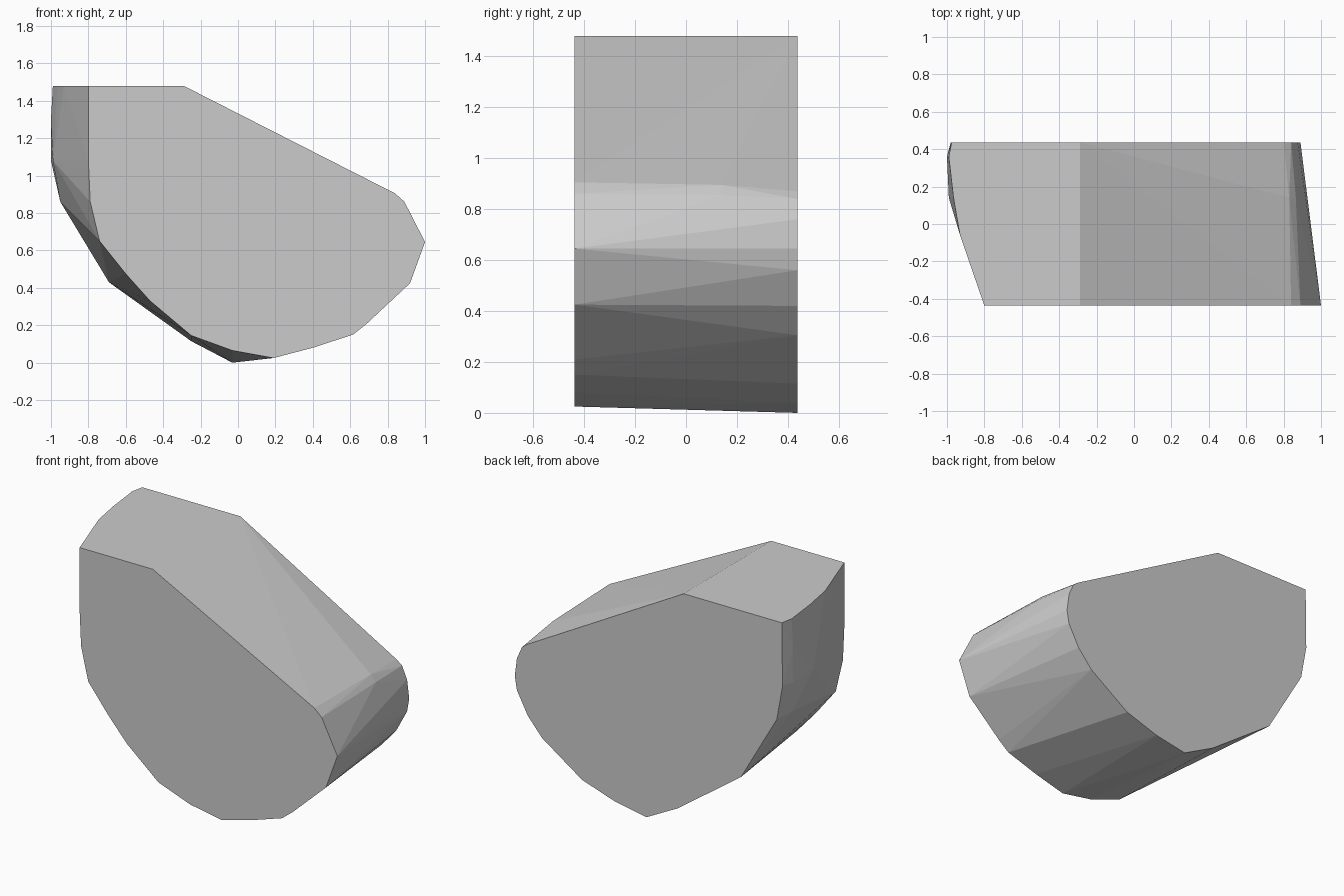
import bpy, bmesh

grey = bpy.data.materials.new("plain grey")
grey.diffuse_color = (0.6, 0.6, 0.6, 1)

DEPTH = 0.437

# Front outline (x, z)
front = [(-0.8, 1.48), (-0.29, 1.48), (0.84, 0.905), (0.89, 0.86), (1.0, 0.645),
         (0.92, 0.425), (0.69, 0.21), (0.615, 0.15), (0.40, 0.08), (0.19, 0.025),
         (-0.03, 0.065), (-0.25, 0.145), (-0.47, 0.33), (-0.6, 0.475),
         (-0.74, 0.65), (-0.79, 0.86), (-0.8, 1.08)]
# Back outline (x, z)
back = [(-0.975, 1.48), (-0.29, 1.48), (0.80, 0.87), (0.84, 0.84), (0.875, 0.76),
        (0.89, 0.645), (0.875, 0.56), (0.80, 0.42), (0.70, 0.305), (0.42, 0.115),
        (0.19, 0.04), (-0.03, 0.0), (-0.25, 0.115), (-0.69, 0.43),
        (-0.94, 0.86), (-0.98, 1.08)]
# Bulge between the outlines (x, y, z)
middle = [(-0.99, 0.36, 1.48), (-0.965, 0.14, 1.48), (-0.93, -0.06, 1.48),
          (-1.0, 0.36, 1.3), (-1.0, 0.36, 1.08), (-0.99, 0.14, 1.08),
          (-0.95, 0.3, 0.86), (0.83, 0.14, 0.895), (0.865, 0.14, 0.855)]

# Faceted block skinned over the outlines
bm = bmesh.new()
points = [(x, -DEPTH, z) for x, z in front] + [(x, DEPTH, z) for x, z in back] + middle
for p in points:
    bm.verts.new(p)
hull = bmesh.ops.convex_hull(bm, input=bm.verts[:])
loose = [v for v in bm.verts if not v.link_faces]
bmesh.ops.delete(bm, geom=loose, context='VERTS')
bmesh.ops.dissolve_limit(bm, angle_limit=0.005, verts=bm.verts[:], edges=bm.edges[:])
bmesh.ops.recalc_face_normals(bm, faces=bm.faces[:])

mesh = bpy.data.meshes.new("faceted_block")
bm.to_mesh(mesh)
bm.free()
mesh.materials.append(grey)
block = bpy.data.objects.new("faceted_block", mesh)
bpy.context.collection.objects.link(block)
